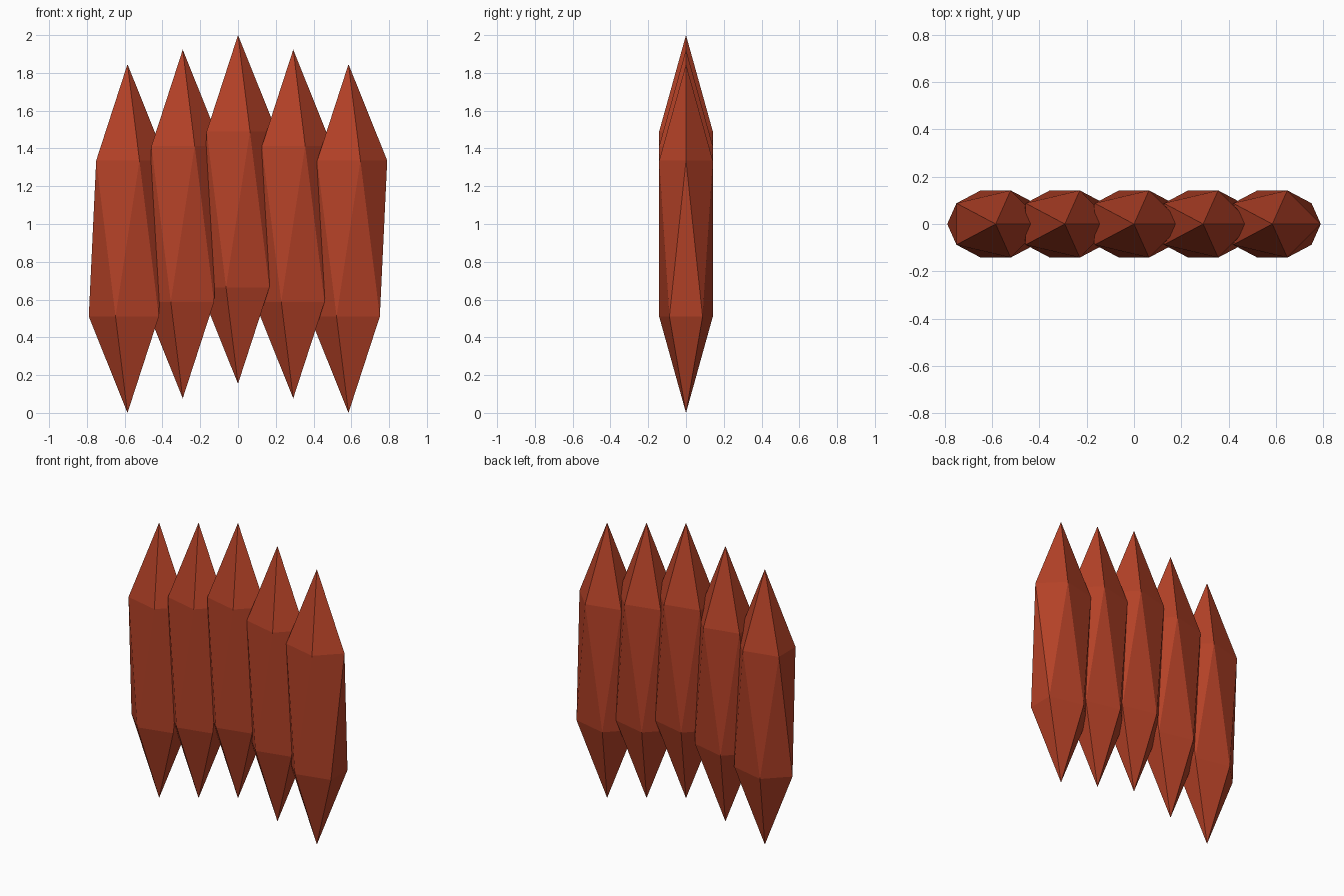
import bpy

if "Cube" in bpy.data.objects:
    bpy.data.objects.remove(bpy.data.objects["Cube"])

SPACING = 0.2925      # distance between neighbouring crystals
STEP = 0.077          # each crystal outward sits this much lower
HALF_H = 1 - STEP     # half height, so the row spans z = 0 to 2

red = bpy.data.materials.new("brick_red")
red.diffuse_color = (0.456, 0.053, 0.020, 1)
red.use_nodes = True
red.node_tree.nodes["Principled BSDF"].inputs["Base Color"].default_value = red.diffuse_color


def crystal(name, x, top):
    """Faceted shard: a stretched, flattened icosahedron."""
    bpy.ops.mesh.primitive_ico_sphere_add(subdivisions=1, radius=1)
    ob = bpy.context.object
    ob.name = name
    ob.scale = (0.2292, 0.167, HALF_H)
    ob.location = (x, 0, top - HALF_H)
    bpy.ops.object.transform_apply(location=False, rotation=False, scale=True)
    ob.data.materials.append(red)
    bpy.ops.object.shade_flat()


# Row of five, tallest in the middle
names = ["outer_left", "inner_left", "middle", "inner_right", "outer_right"]
for i, side in zip(range(-2, 3), names):
    crystal(side + "_crystal", i * SPACING, 2 - abs(i) * STEP)
